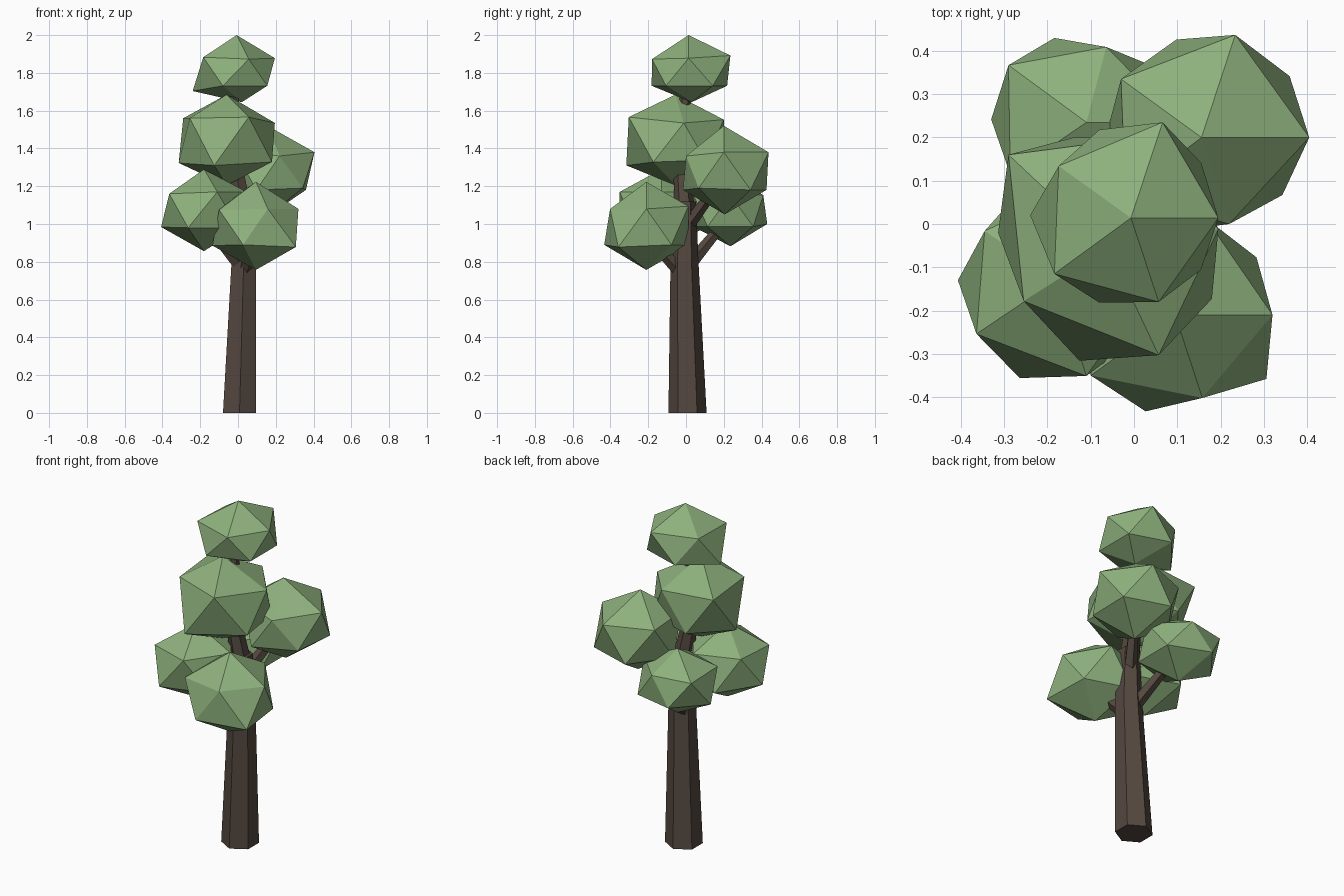
import bpy, bmesh, math
from mathutils import Vector


def material(name, rgb):
    m = bpy.data.materials.new(name)
    m.diffuse_color = (*rgb, 1)
    return m


LEAF = material("leaf green", (0.27, 0.44, 0.205))
BARK = material("bark brown", (0.09, 0.065, 0.05))


def finish(bm, name, mat):
    bmesh.ops.recalc_face_normals(bm, faces=bm.faces)
    me = bpy.data.meshes.new(name)
    bm.to_mesh(me)
    bm.free()
    me.materials.append(mat)
    ob = bpy.data.objects.new(name, me)
    bpy.context.collection.objects.link(ob)


def leaf_clump(name, centre, size, pulls):
    """Squashed icosahedron; each pull moves the nearest corner to a point."""
    bm = bmesh.new()
    bmesh.ops.create_icosphere(bm, subdivisions=1, radius=1)
    for v in bm.verts:
        n = v.co.normalized()
        v.co = Vector(centre) + Vector([a * b for a, b in zip(n, size)])
    for p in pulls:
        p = Vector(p)
        min(bm.verts, key=lambda v: (v.co - p).length).co = p
    finish(bm, name, LEAF)


def limb(name, path, sides, turn):
    """Tapered tube through (x, y, z, radius) points."""
    bm = bmesh.new()
    axis = (Vector(path[-1][:3]) - Vector(path[0][:3])).normalized()
    q = Vector((0, 0, 1)).rotation_difference(axis)
    if axis.z > 0.98:
        q.identity()
    rings = []
    for x, y, z, r in path:
        ring = []
        for i in range(sides):
            a = turn + math.tau * i / sides
            off = q @ Vector((r * math.cos(a), r * math.sin(a), 0))
            ring.append(bm.verts.new(Vector((x, y, z)) + off))
        rings.append(ring)
    for lo, hi in zip(rings, rings[1:]):
        for i in range(sides):
            j = (i + 1) % sides
            bm.faces.new((lo[i], lo[j], hi[j], hi[i]))
    bm.faces.new(rings[0][::-1])
    bm.faces.new(rings[-1])
    finish(bm, name, BARK)


# Trunk and its thinner leader
limb("trunk", [(0.008, 0.008, 0, 0.101), (0.03, -0.008, 0.8, 0.074),
               (0.03, -0.005, 1.12, 0.058)], 6, math.pi / 2)
limb("leader", [(0.03, -0.005, 1.05, 0.055), (-0.03, -0.03, 1.4, 0.04),
                (-0.02, 0.01, 1.8, 0.025)], 6, math.pi / 2)

# Side branches, each ending inside a leaf clump
limb("branch_front_left", [(0.02, -0.02, 0.77, 0.04), (-0.17, -0.12, 1.0, 0.026)], 5, 0)
limb("branch_front_right", [(0.03, -0.02, 0.74, 0.04), (0.09, -0.19, 0.92, 0.026)], 5, 0)
limb("branch_back_left", [(0.02, 0.0, 0.76, 0.038), (-0.10, 0.23, 1.04, 0.024)], 5, 0)
limb("branch_back_right", [(0.03, 0.0, 0.98, 0.038), (0.16, 0.2, 1.25, 0.024)], 5, 0)

# Leaf clumps
leaf_clump("leaves_top", (-0.015, 0.018, 1.81), (0.235, 0.235, 0.175), [
    (-0.007, 0.014, 2.0), (0.066, 0.235, 1.892), (0.195, 0.014, 1.878),
    (0.057, -0.18, 1.873), (-0.184, -0.115, 1.883), (-0.174, 0.134, 1.88),
    (-0.24, 0.02, 1.704), (0.02, 0.03, 1.645)])
leaf_clump("leaves_middle", (-0.06, -0.055, 1.445), (0.285, 0.3, 0.24), [
    (-0.29, 0.16, 1.56), (-0.255, -0.178, 1.56), (0.057, -0.303, 1.566),
    (0.195, -0.012, 1.535), (-0.314, -0.02, 1.323), (-0.126, -0.316, 1.31),
    (0.18, -0.173, 1.328)])
leaf_clump("leaves_back_right", (0.17, 0.205, 1.285), (0.262, 0.26, 0.234), [
    (0.156, 0.2, 1.52), (0.234, 0.437, 1.38), (0.405, 0.2, 1.38),
    (0.22, 0.0, 1.36), (-0.03, 0.335, 1.38), (0.343, 0.067, 1.19)])
leaf_clump("leaves_front_left", (-0.18, -0.13, 1.073), (0.253, 0.26, 0.217), [
    (-0.407, -0.13, 0.984), (-0.364, -0.254, 1.16),
    (-0.264, -0.356, 0.98), (-0.345, -0.016, 1.16)])
leaf_clump("leaves_front_right", (0.095, -0.21, 0.99), (0.258, 0.262, 0.233), [
    (0.32, -0.21, 1.08), (0.306, -0.358, 0.878), (0.158, -0.402, 1.08),
    (0.027, -0.433, 0.89), (-0.1, -0.35, 1.075), (0.283, -0.077, 0.89)])
leaf_clump("leaves_back_left", (-0.11, 0.235, 1.07), (0.243, 0.23, 0.188), [
    (-0.184, 0.43, 1.0), (-0.064, 0.409, 1.153),
    (-0.29, 0.367, 1.15), (-0.33, 0.242, 0.99)])
